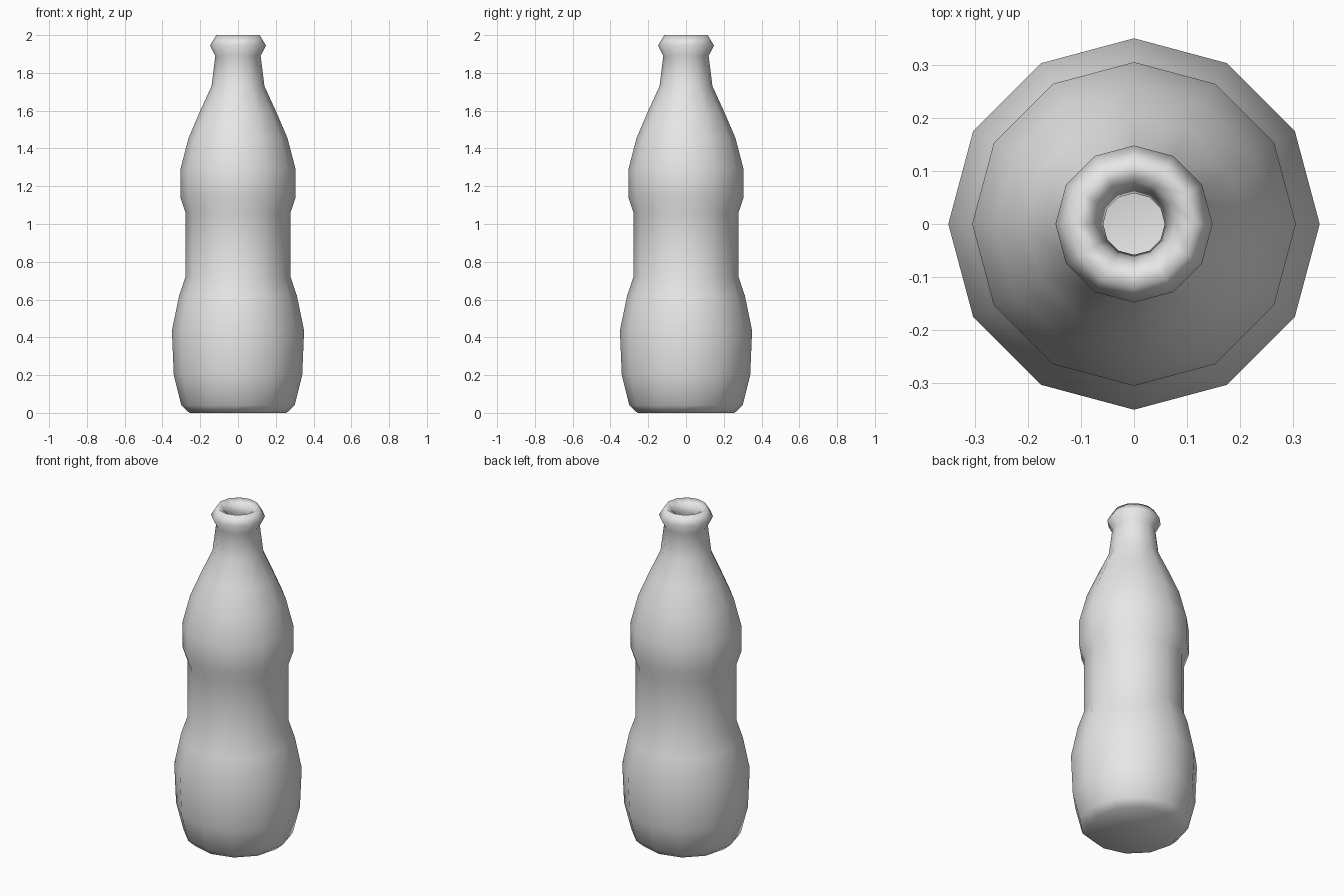
import bpy
import bmesh
from math import cos, sin, pi

SIDES = 12
WALL = 0.03

cube = bpy.data.objects.get("Cube")
if cube:
    bpy.data.objects.remove(cube, do_unlink=True)

grey = bpy.data.materials.new("plain grey")
grey.use_nodes = True
colour = (0.8, 0.8, 0.8, 1)
grey.diffuse_color = colour
grey.node_tree.nodes["Principled BSDF"].inputs["Base Color"].default_value = colour

# Outer wall as (radius, height), from the foot up to the neck
outer = [(0.257, 0), (0.30, 0.04), (0.34, 0.20), (0.35, 0.435),
         (0.312, 0.62), (0.278, 0.72), (0.278, 1.06), (0.305, 1.14),
         (0.305, 1.29), (0.262, 1.455), (0.204, 1.59), (0.14, 1.73),
         (0.12, 1.89)]
# Rolled lip, turning in to the mouth
lip = [(0.148, 1.945), (0.115, 2.0), (0.08, 1.98), (0.058, 1.93)]
# Inner wall follows the outer one down to the floor
inner = [(r - WALL, max(z, WALL)) for r, z in reversed(outer[1:])]
profile = outer + lip + inner


def lathe(name, points, sides):
    """Spin a profile around z and close both ends with fans."""
    bm = bmesh.new()
    rings = [[bm.verts.new((r * cos(2 * pi * i / sides),
                            r * sin(2 * pi * i / sides), z))
              for i in range(sides)] for r, z in points]
    for low, high in zip(rings, rings[1:]):
        for i in range(sides):
            j = (i + 1) % sides
            bm.faces.new((low[i], low[j], high[j], high[i]))
    for ring in (rings[0], rings[-1]):
        centre = bm.verts.new((0, 0, ring[0].co.z))
        for i in range(sides):
            bm.faces.new((ring[i], ring[(i + 1) % sides], centre))
    bmesh.ops.recalc_face_normals(bm, faces=bm.faces)
    for face in bm.faces:
        face.smooth = True
    mesh = bpy.data.meshes.new(name)
    bm.to_mesh(mesh)
    bm.free()
    obj = bpy.data.objects.new(name, mesh)
    bpy.context.collection.objects.link(obj)
    return obj


bottle = lathe("bottle", profile, SIDES)
bottle.data.materials.append(grey)
